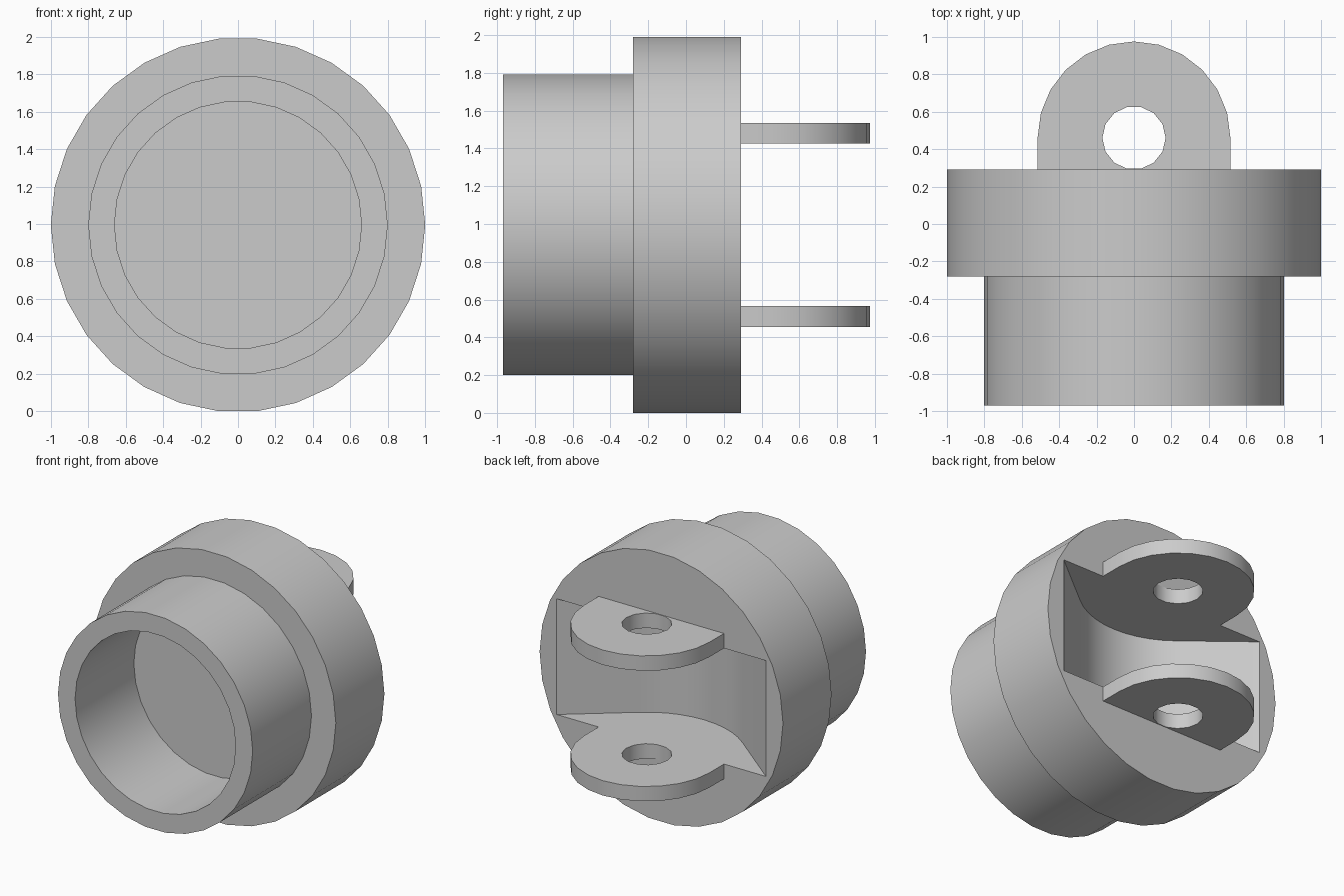
import bpy, bmesh
from math import sin, cos, pi, radians

if "Cube" in bpy.data.objects:
    bpy.data.objects.remove(bpy.data.objects["Cube"], do_unlink=True)

CZ = 0.995            # height of the body axis
BACK, STEP, FRONT = 0.29, -0.28, -0.97
PIN_Y = 0.46          # centre of the lug holes

grey = bpy.data.materials.new("plain grey")
grey.use_nodes = True
grey.diffuse_color = (0.6, 0.6, 0.6, 1)
grey.node_tree.nodes["Principled BSDF"].inputs["Base Color"].default_value = (0.6, 0.6, 0.6, 1)


def finish(name, bm):
    bmesh.ops.recalc_face_normals(bm, faces=bm.faces)
    mesh = bpy.data.meshes.new(name)
    bm.to_mesh(mesh)
    bm.free()
    mesh.materials.append(grey)
    obj = bpy.data.objects.new(name, mesh)
    bpy.context.collection.objects.link(obj)
    return obj


def revolve(name, profile, sides):
    """Turn (radius, y) points around the body axis; both ends are capped."""
    bm = bmesh.new()
    rings = []
    for r, y in profile:
        angles = [2 * pi * i / sides for i in range(sides)]
        rings.append([bm.verts.new((r * cos(a), y, CZ + r * sin(a))) for a in angles])
    for a, b in zip(rings, rings[1:]):
        for i in range(sides):
            j = (i + 1) % sides
            bm.faces.new((a[i], a[j], b[j], b[i]))
    bm.faces.new(rings[0])
    bm.faces.new(rings[-1])
    return finish(name, bm)


def prism(name, outline, z0, z1):
    """Extrude an (x, y) outline upwards."""
    bm = bmesh.new()
    face = bm.faces.new([bm.verts.new((x, y, z0)) for x, y in outline])
    new = bmesh.ops.extrude_face_region(bm, geom=[face])["geom"]
    verts = [v for v in new if isinstance(v, bmesh.types.BMVert)]
    bmesh.ops.translate(bm, verts=verts, vec=(0, 0, z1 - z0))
    return finish(name, bm)


def arc(radius, start, end, steps):
    """Points around the pin centre, angles in degrees."""
    angles = [radians(start + (end - start) * i / steps) for i in range(steps + 1)]
    return [(radius * cos(a), PIN_Y + radius * sin(a)) for a in angles]


def cut(obj, cutter):
    cutter.hide_render = True
    mod = obj.modifiers.new("cut", "BOOLEAN")
    mod.operation = "DIFFERENCE"
    mod.solver = "EXACT"
    mod.object = cutter
    select(obj)
    bpy.ops.object.modifier_apply(modifier=mod.name)
    bpy.data.objects.remove(cutter, do_unlink=True)


def select(obj):
    bpy.ops.object.select_all(action="DESELECT")
    obj.select_set(True)
    bpy.context.view_layer.objects.active = obj


# Flange with a hollow spigot at the front
body = revolve("flanged_body", [(0.66, STEP), (0.66, FRONT), (0.8, FRONT),
                                (0.8, STEP), (1, STEP), (1, BACK)], 30)

# Clearance pocket between the lugs: straight flanks joined by an arc
pocket = [(-0.86, BACK)] + arc(0.67, 231, 309, 10) + [(0.86, BACK), (0.86, 0.6), (-0.86, 0.6)]
cut(body, prism("pocket_cutter", pocket, CZ - 0.43, CZ + 0.43))

# Pair of rounded lugs with pin holes
lugs = []
for name, z in (("lower_lug", CZ - 0.485), ("upper_lug", CZ + 0.485)):
    outline = [(0.515, BACK)] + arc(0.515, 0, 180, 12) + [(-0.515, BACK)]
    lug = prism(name, outline, z - 0.055, z + 0.055)
    hole = arc(0.169, 0, 360, 14)[:-1]
    cut(lug, prism("hole_cutter", hole, z - 0.2, z + 0.2))
    lugs.append(lug)

for obj in [body] + lugs:
    select(obj)
    bpy.ops.object.shade_smooth_by_angle(angle=radians(32))
